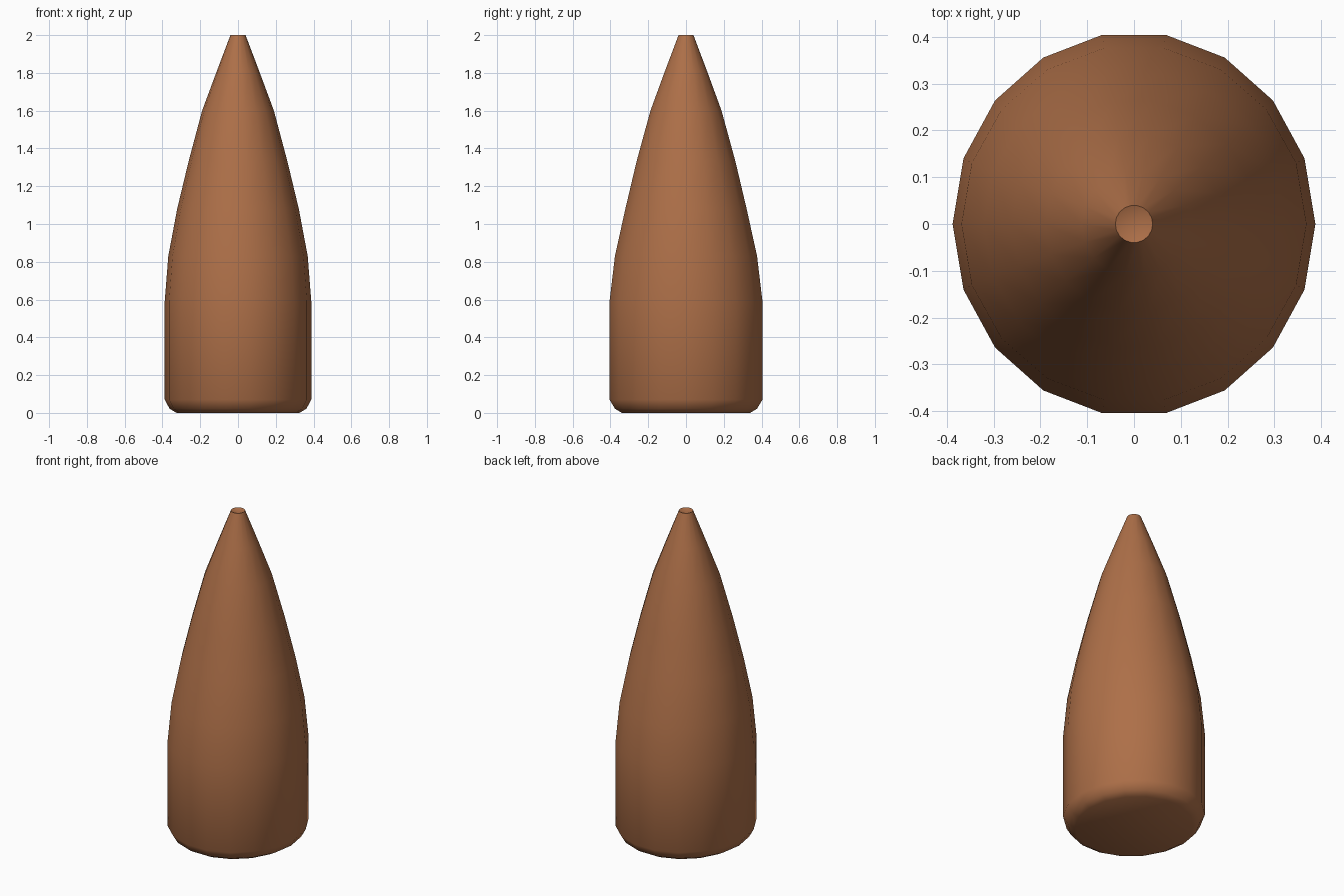
import bpy, bmesh, math

if "Cube" in bpy.data.objects:
    bpy.data.objects.remove(bpy.data.objects["Cube"])

SIDES = 18
# Body profile: (half width in x, half depth in y, height)
PROFILE = [
    (0.325, 0.345, 0.0), (0.362, 0.382, 0.022), (0.388, 0.411, 0.07),
    (0.388, 0.411, 0.59), (0.369, 0.382, 0.83), (0.322, 0.326, 1.08),
    (0.262, 0.266, 1.33), (0.19, 0.191, 1.6), (0.112, 0.113, 1.81),
    (0.04, 0.04, 2.0),
]

bm = bmesh.new()

# Tapered body
rings = []
for rx, ry, z in PROFILE:
    rings.append([bm.verts.new((rx * math.cos(2 * math.pi * i / SIDES),
                                ry * math.sin(2 * math.pi * i / SIDES), z))
                  for i in range(SIDES)])
for low, high in zip(rings, rings[1:]):
    for i in range(SIDES):
        j = (i + 1) % SIDES
        bm.faces.new((low[i], low[j], high[j], high[i]))

# Flat base and slightly dished tip
bm.faces.new(rings[0][::-1])
centre = bm.verts.new((0, 0, 1.985))
for i in range(SIDES):
    bm.faces.new((rings[-1][i], rings[-1][(i + 1) % SIDES], centre))

mesh = bpy.data.meshes.new("pointed_body")
bm.to_mesh(mesh)
bm.free()
body = bpy.data.objects.new("pointed_body", mesh)
bpy.context.collection.objects.link(body)

# Copper brown colour
mat = bpy.data.materials.new("copper_brown")
mat.diffuse_color = (0.42, 0.16, 0.065, 1)
mat.use_nodes = True
mat.node_tree.nodes["Principled BSDF"].inputs["Base Color"].default_value = mat.diffuse_color
mesh.materials.append(mat)

bpy.context.view_layer.objects.active = body
body.select_set(True)
bpy.ops.object.shade_smooth_by_angle(angle=math.radians(50))
